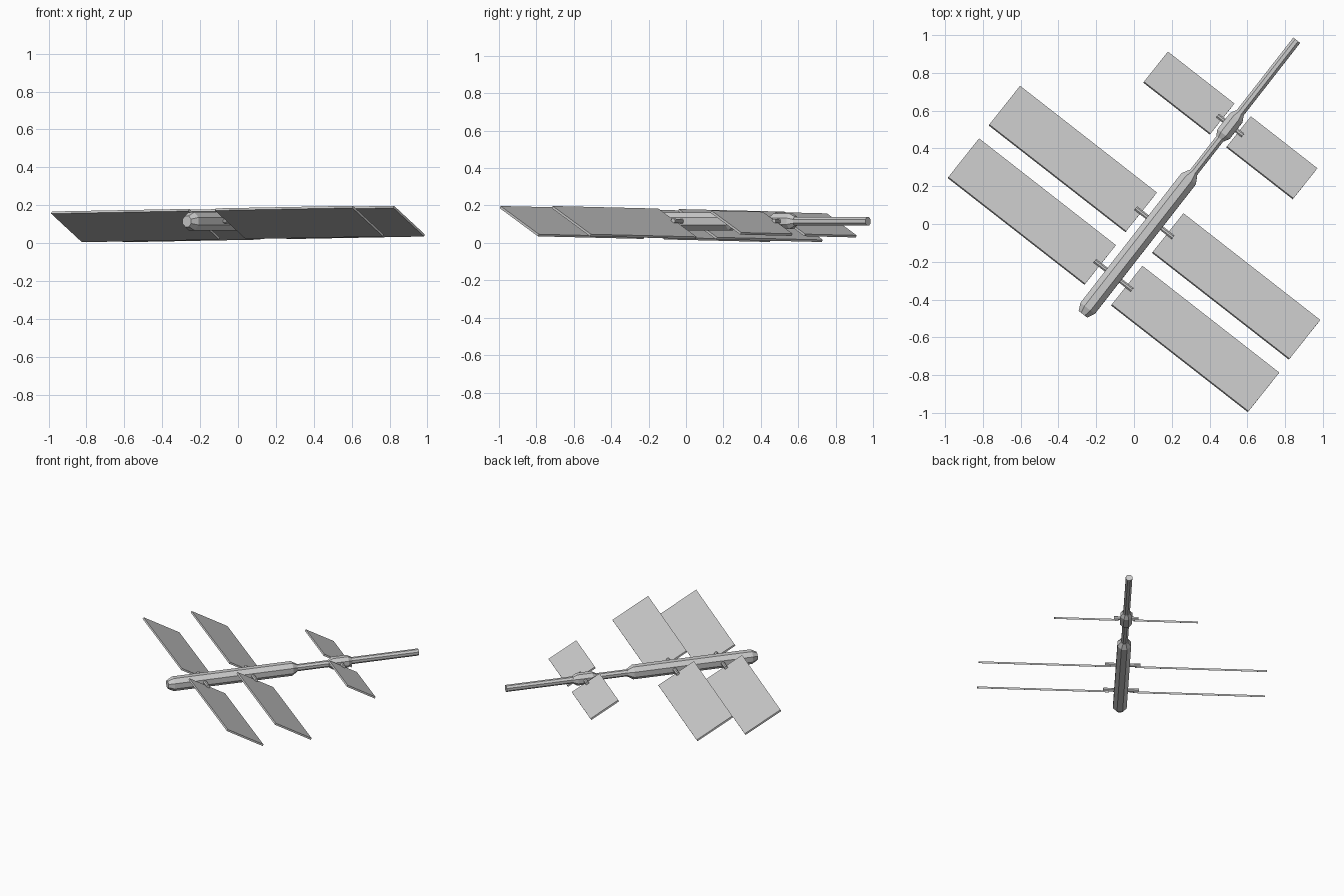
import bpy, bmesh, math
from mathutils import Matrix, Vector

if "Cube" in bpy.data.objects:
    bpy.data.objects.remove(bpy.data.objects["Cube"])

# craft frame: x along the boom, y to the left panels, z up
U = Vector((0.615, 0.7885, 0)).normalized()
V = Vector((-0.7885, 0.615, -0.015)).normalized()
W = U.cross(V).normalized()
FRAME = Matrix.Translation((-0.27, -0.478, 0.115)) @ Matrix((U, V, W)).transposed().to_4x4()


def finish(name, bm, local=Matrix()):
    bmesh.ops.recalc_face_normals(bm, faces=bm.faces)
    me = bpy.data.meshes.new(name)
    bm.to_mesh(me)
    bm.free()
    ob = bpy.data.objects.new(name, me)
    bpy.context.collection.objects.link(ob)
    ob.matrix_world = FRAME @ local
    return ob


def turned(name, profile, local=Matrix(), sides=8):
    """Faceted solid of revolution about local x from (x, radius) points."""
    bm = bmesh.new()
    rings = []
    for x, r in profile:
        r /= math.cos(math.pi / sides) ** 0.5
        rings.append([bm.verts.new((x, r * math.cos(a), r * math.sin(a)))
                      for a in (2 * math.pi * (i + 0.5) / sides for i in range(sides))])
    for a, b in zip(rings, rings[1:]):
        for i in range(sides):
            j = (i + 1) % sides
            bm.faces.new((a[i], a[j], b[j], b[i]))
    bm.faces.new(rings[0])
    bm.faces.new(rings[-1])
    return finish(name, bm, local)


def panel(name, x, y, length, width, thick=0.013):
    bm = bmesh.new()
    bmesh.ops.create_cube(bm, size=1)
    bmesh.ops.scale(bm, vec=(width, length, thick), verts=bm.verts)
    tilt = Matrix.Rotation(math.radians(30), 4, 'Y')
    return finish(name, bm, Matrix.Translation((x, y, -0.014)) @ tilt)


# main hull with tapered ends
turned("hull", [(0, 0.030), (0.04, 0.050), (0.91, 0.050), (0.95, 0.027)])
# long boom
turned("boom", [(0.93, 0.024), (1.84, 0.024)])
# collar carrying the small panels
turned("collar", [(1.18, 0.026), (1.21, 0.043), (1.32, 0.043), (1.35, 0.026)])

# panel pairs: station, inner edge, outer edge, width, rod half length
for tag, x, inner, outer, width, rod in (
        ("rear", 0.262, 0.089, 1.008, 0.302, 0.125),
        ("middle", 0.615, 0.089, 1.008, 0.302, 0.125),
        ("front", 1.268, 0.055, 0.502, 0.235, 0.085)):
    # cross rod through the hull
    turned(tag + "_rod", [(-rod, 0.013), (rod, 0.013)],
           Matrix.Translation((x, 0, 0)) @ Matrix.Rotation(math.pi / 2, 4, 'Z'))
    for side, s in (("left", 1), ("right", -1)):
        panel(f"{tag}_{side}_panel", x, s * (inner + outer) / 2, outer - inner, width)
